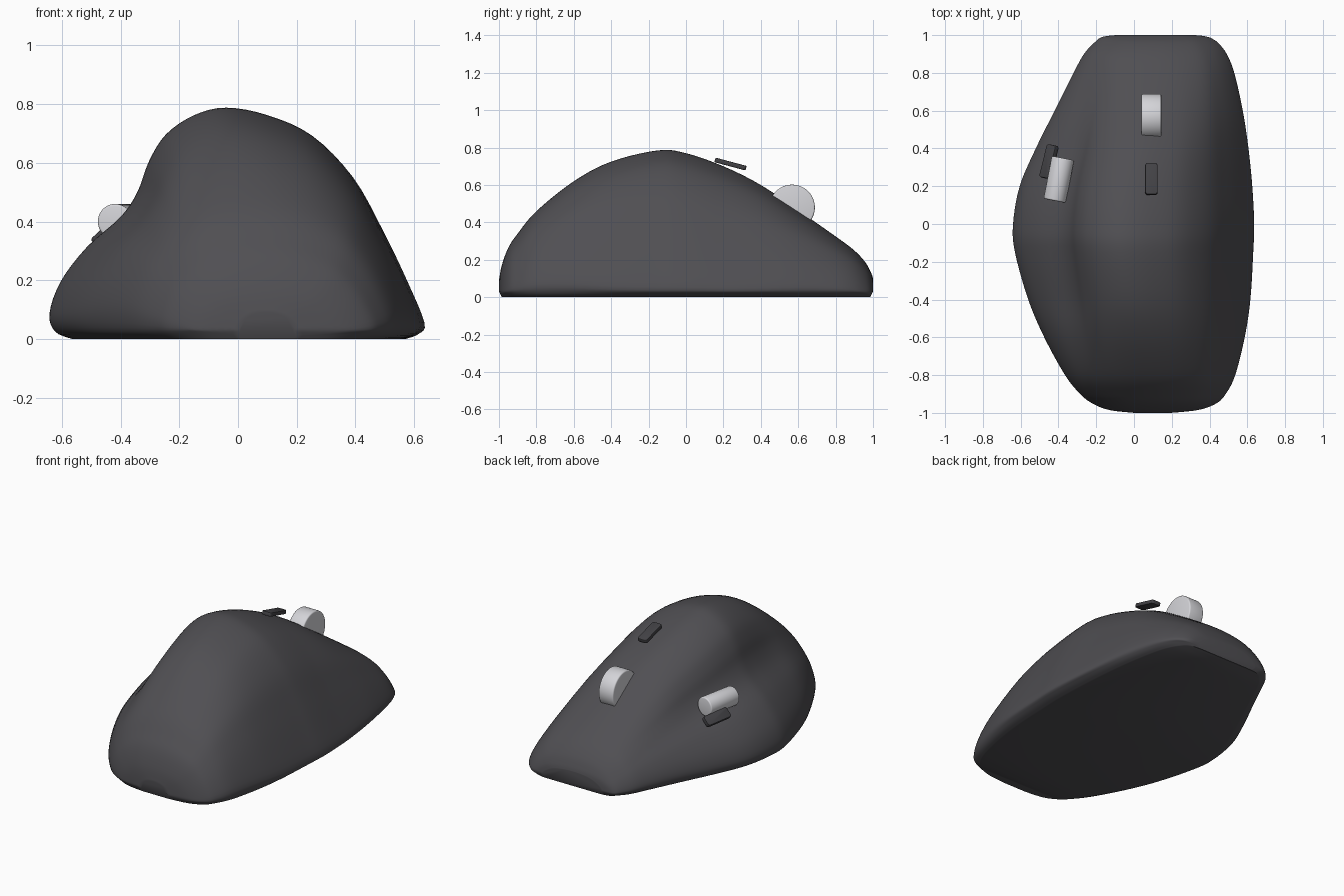
import bpy, bmesh, math
from mathutils import Vector

cube = bpy.data.objects.get("Cube")
if cube:
    bpy.data.objects.remove(cube, do_unlink=True)


def material(name, r, g, b):
    m = bpy.data.materials.new(name)
    m.use_nodes = True
    m.diffuse_color = (r, g, b, 1)
    m.node_tree.nodes["Principled BSDF"].inputs["Base Color"].default_value = (r, g, b, 1)
    return m


graphite = material("graphite", .08, .078, .086)
charcoal = material("charcoal", .055, .054, .06)
silver = material("silver", .66, .66, .69)


def spline(points, steps):
    """Smooth curve through points of any dimension."""
    pts = [points[0]] + list(points) + [points[-1]]
    out = []
    for a, b, c, d in zip(pts, pts[1:], pts[2:], pts[3:]):
        for i in range(steps):
            t = i / steps
            out.append([.5 * (2*q + (r - p)*t + (2*p - 5*q + 4*r - s)*t*t + (3*q - p - 3*r + s)*t**3)
                        for p, q, r, s in zip(a, b, c, d)])
    out.append(list(points[-1]))
    return out


def finish(name, bm, mat, angle=40):
    bmesh.ops.recalc_face_normals(bm, faces=bm.faces)
    mesh = bpy.data.meshes.new(name)
    bm.to_mesh(mesh)
    bm.free()
    mesh.materials.append(mat)
    ob = bpy.data.objects.new(name, mesh)
    bpy.context.collection.objects.link(ob)
    bpy.ops.object.select_all(action='DESELECT')
    ob.select_set(True)
    bpy.context.view_layer.objects.active = ob
    bpy.ops.object.shade_smooth_by_angle(angle=math.radians(angle))
    return ob


# Body cross-sections: across (0..1), height (0..1)
HUMP = [(0, .11), (.03, .25), (.10, .40), (.19, .53), (.235, .64), (.265, .77), (.31, .885), (.385, .968),
        (.47, 1), (.58, .968), (.70, .88), (.81, .70), (.89, .47), (.955, .25), (1, .07)]
DOME = [(0, .2), (.015, .36), (.05, .53), (.10, .68), (.15, .79), (.21, .88), (.28, .945), (.37, .985),
        (.47, 1), (.58, .985), (.70, .92), (.81, .80), (.89, .62), (.955, .4), (1, .16)]

# Body stations: y, right edge, left edge, height, hump amount
STATIONS = [(-1, 0, .2, .09, 0), (-.985, -.13, .34, .17, 0), (-.95, -.22, .435, .265, 0),
            (-.9, -.285, .485, .34, 0), (-.8, -.365, .535, .46, .1), (-.6, -.475, .585, .62, .5),
            (-.4, -.56, .615, .725, .85), (-.15, -.63, .63, .785, 1), (0, -.64, .635, .77, 1),
            (.2, -.605, .625, .7, 1), (.4, -.52, .605, .6, .85), (.6, -.42, .575, .465, .5),
            (.8, -.32, .53, .325, .15), (.9, -.265, .49, .25, 0), (.96, -.21, .445, .185, 0),
            (.99, -.17, .4, .13, 0), (1, -.1, .34, .1, 0)]

# Body shell
bm = bmesh.new()
rings = []
for y, x0, x1, h, w in spline(STATIONS, 5):
    w = min(max(w, 0), 1)
    section = [(d[0] + (p[0] - d[0]) * w, (d[1] + (p[1] - d[1]) * w) * h) for d, p in zip(DOME, HUMP)]
    low = min(.025, h * .12)
    section = [(.06, 0), (.015, low)] + section + [(.985, low * .7), (.95, 0)]
    ring = []
    for u, z in spline(section, 4):
        z = max(z, 0)
        tuck = 1 - .015 * max(0, 1 - z / .03)
        ring.append(bm.verts.new((x0 + (x1 - x0) * u, y * tuck, z)))
    rings.append(ring)
for a, b in zip(rings, rings[1:]):
    for i in range(len(a)):
        j = (i + 1) % len(a)
        bm.faces.new((a[i], a[j], b[j], b[i]))
bm.faces.new(rings[0])
bm.faces.new(rings[-1])
finish("mouse_body", bm, graphite)


def wheel(name, radius, width, edge, location, rotation):
    bm = bmesh.new()
    bmesh.ops.create_cone(bm, cap_ends=True, segments=48, radius1=radius, radius2=radius, depth=width)
    rims = [e for e in bm.edges if abs(e.verts[0].co.z - e.verts[1].co.z) < .001]
    bmesh.ops.bevel(bm, geom=rims, offset=edge, segments=3, affect='EDGES', profile=.5)
    ob = finish(name, bm, silver)
    ob.location, ob.rotation_euler = location, rotation


def button(name, size, location, rotation):
    bm = bmesh.new()
    bmesh.ops.create_cube(bm, size=1)
    bmesh.ops.scale(bm, vec=Vector(size), verts=bm.verts)
    upright = [e for e in bm.edges if abs(e.verts[0].co.z - e.verts[1].co.z) > .001]
    bmesh.ops.bevel(bm, geom=upright, offset=.014, segments=4, affect='EDGES', profile=.5)
    rims = [e for e in bm.edges if len(e.link_faces) == 2 and e.calc_face_angle() > 1.2]
    bmesh.ops.bevel(bm, geom=rims, offset=.005, segments=2, affect='EDGES', profile=.5)
    ob = finish(name, bm, charcoal)
    ob.location, ob.rotation_euler = location, [math.radians(r) for r in rotation]


# Scroll wheel, thumb roller and the two buttons
wheel("scroll_wheel", .122, .105, .008, (.092, .567, .48), (0, math.pi / 2, 0))
wheel("thumb_roller", .06, .23, .008, (-.398, .236, .4), (math.pi / 2, 0, math.radians(-11)))
button("top_button", (.066, .172, .025), (.092, .238, .712), (-15, 0, 0))
button("thumb_button", (.066, .18, .03), (-.45, .33, .345), (-4, -42, -11))
